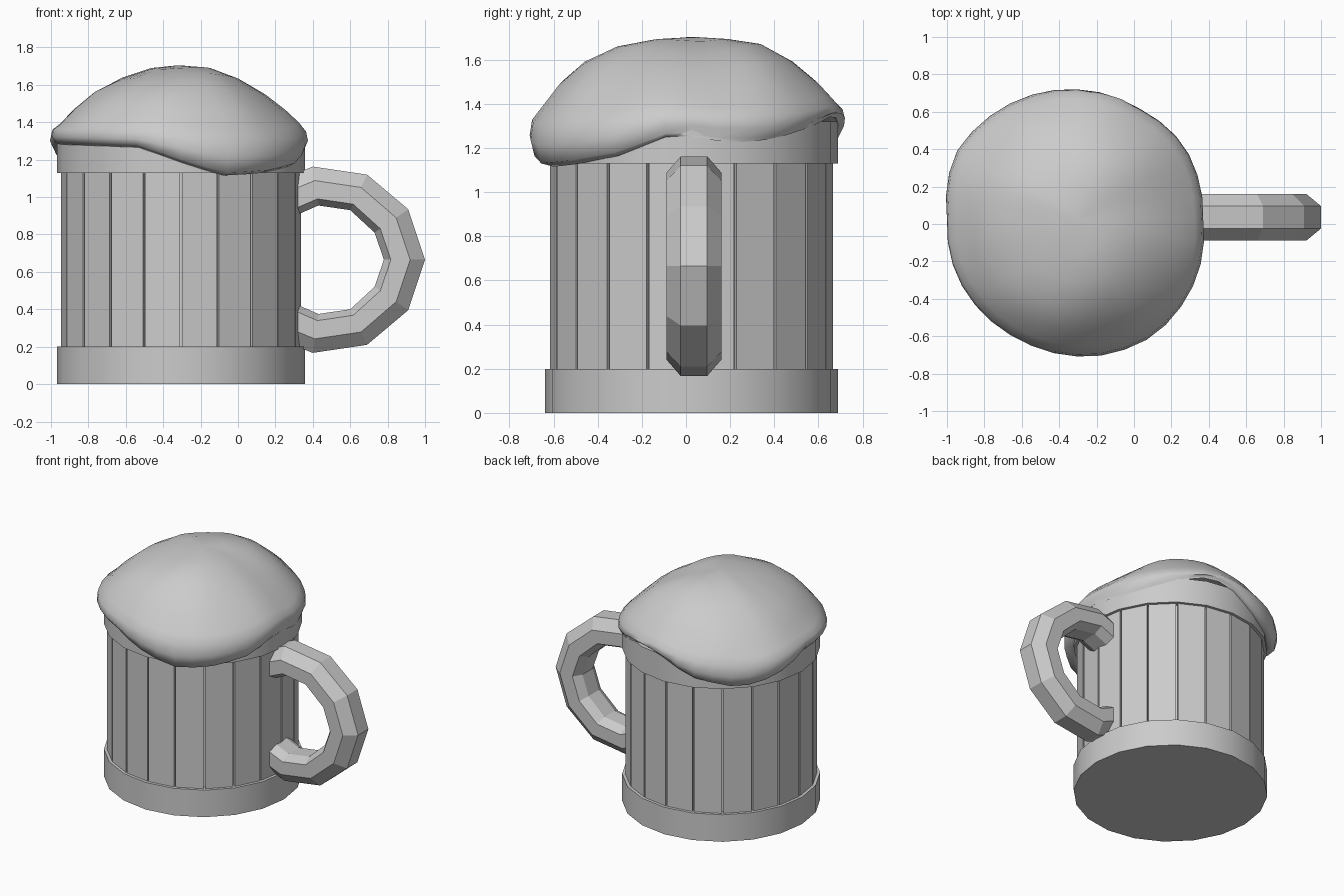
import bpy, bmesh, math
from mathutils import Vector, noise

if "Cube" in bpy.data.objects:
    bpy.data.objects.remove(bpy.data.objects["Cube"])

CX, CY = -0.305, 0.025      # axis of the mug
SIDES = 20


def ring(r, z, n=SIDES):
    return [(CX + r * math.cos(2 * math.pi * i / n),
             CY + r * math.sin(2 * math.pi * i / n), z) for i in range(n)]


def loft(name, rings, smooth=None):
    """Skin a list of equal-length closed rings and cap both ends."""
    bm = bmesh.new()
    rows = [[bm.verts.new(p) for p in r] for r in rings]
    n = len(rows[0])
    for a, b in zip(rows, rows[1:]):
        for i in range(n):
            j = (i + 1) % n
            bm.faces.new((a[i], a[j], b[j], b[i]))
    bm.faces.new(rows[0][::-1])
    bm.faces.new(rows[-1])
    bmesh.ops.recalc_face_normals(bm, faces=bm.faces)
    mesh = bpy.data.meshes.new(name)
    bm.to_mesh(mesh)
    bm.free()
    ob = bpy.data.objects.new(name, mesh)
    bpy.context.collection.objects.link(ob)
    if smooth:
        bpy.ops.object.select_all(action='DESELECT')
        ob.select_set(True)
        bpy.context.view_layer.objects.active = ob
        bpy.ops.object.shade_smooth_by_angle(angle=math.radians(smooth))
    return ob


# Bands and the recessed core seen between the staves
loft("bottom_band", [ring(0.664, 0), ring(0.664, 0.2)], 30)
loft("top_band", [ring(0.664, 1.13), ring(0.664, 1.32)], 30)
loft("core", [ring(0.615, 0.15), ring(0.615, 1.18)])

# Flat staves with narrow gaps
step = 2 * math.pi / SIDES
for k in range(SIDES):
    a, b = k * step + 0.009, (k + 1) * step - 0.009
    loop = [(r * math.cos(t), r * math.sin(t))
            for r, t in ((0.642, a), (0.642, b), (0.605, b), (0.605, a))]
    loft(f"stave_{k + 1}", [[(CX + x, CY + y, z) for x, y in loop] for z in (0.15, 1.18)])

# Handle: eight-sided section swept between outer and inner outlines
upper = [((0.24, 1.10), (0.27, 0.885)), ((0.40, 1.163), (0.43, 0.955)),
         ((0.69, 1.12), (0.60, 0.93)), ((0.91, 0.935), (0.73, 0.81))]
MID_Z = 0.665
lower = [tuple((x, 2 * MID_Z - z) for x, z in pair) for pair in reversed(upper)]
path = upper + [((1.0, MID_Z), (0.78, MID_Z))] + lower
section = [(0, 0.06), (0.36, 0.125), (0.83, 0.125), (1, 0.06)]
section += [(t, -w) for t, w in reversed(section)]
handle_rings = []
for o, i in path:
    outer, inner = Vector((o[0], 0.036, o[1])), Vector((i[0], 0.036, i[1]))
    handle_rings.append([outer.lerp(inner, t) + Vector((0, w, 0)) for t, w in section])
loft("handle", handle_rings)

# Foam: dome whose hanging edge height and radius vary with the angle
edge = [(-24, 1.17), (-15, 1.24), (-2, 1.255), (7, 1.23), (24, 1.22), (39, 1.25),
        (57, 1.30), (75, 1.35), (90, 1.30), (108, 1.20), (135, 1.14), (158, 1.20),
        (180, 1.28), (225, 1.27), (251, 1.26), (270, 1.18), (289, 1.11),
        (308, 1.12), (336, 1.17)]
width = [(-24, 0.71), (0, 0.675), (35, 0.695), (60, 0.68), (90, 0.695), (127, 0.72),
         (152, 0.74), (180, 0.695), (205, 0.71), (245, 0.715), (279, 0.74),
         (303, 0.745), (336, 0.71)]


def lookup(table, deg):
    for (a, u), (b, v) in zip(table, table[1:]):
        if a <= deg <= b:
            return u + (v - u) * (deg - a) / (b - a)


N = 36
rows = [[] for _ in range(11)]
for k in range(N):
    deg = k * 360 / N
    if deg > 336:
        deg -= 360
    c, s = math.cos(math.radians(deg)), math.sin(math.radians(deg))
    ze, R = lookup(edge, deg), lookup(width, deg)
    zw = 0.4 * ze + 0.84
    power = 2.1 + 0.8 * s * s
    profile = [(0.60, ze + 0.05), (0.665, ze + 0.005), (R - 0.018, ze + 0.02),
               (R, 0.4 * ze + 0.6 * zw)]
    for f in (0.985, 0.93, 0.82, 0.66, 0.46, 0.24, 0.04):
        profile.append((f * R, zw + (1.70 - zw) * (1 - f ** power)))
    for j, (r, z) in enumerate(profile):
        p = Vector((CX + r * c, CY + r * s, z))
        if j > 4:
            p.z += 0.022 * noise.noise(p * 3.5)
        rows[j].append(p)
loft("foam", rows, 80)
